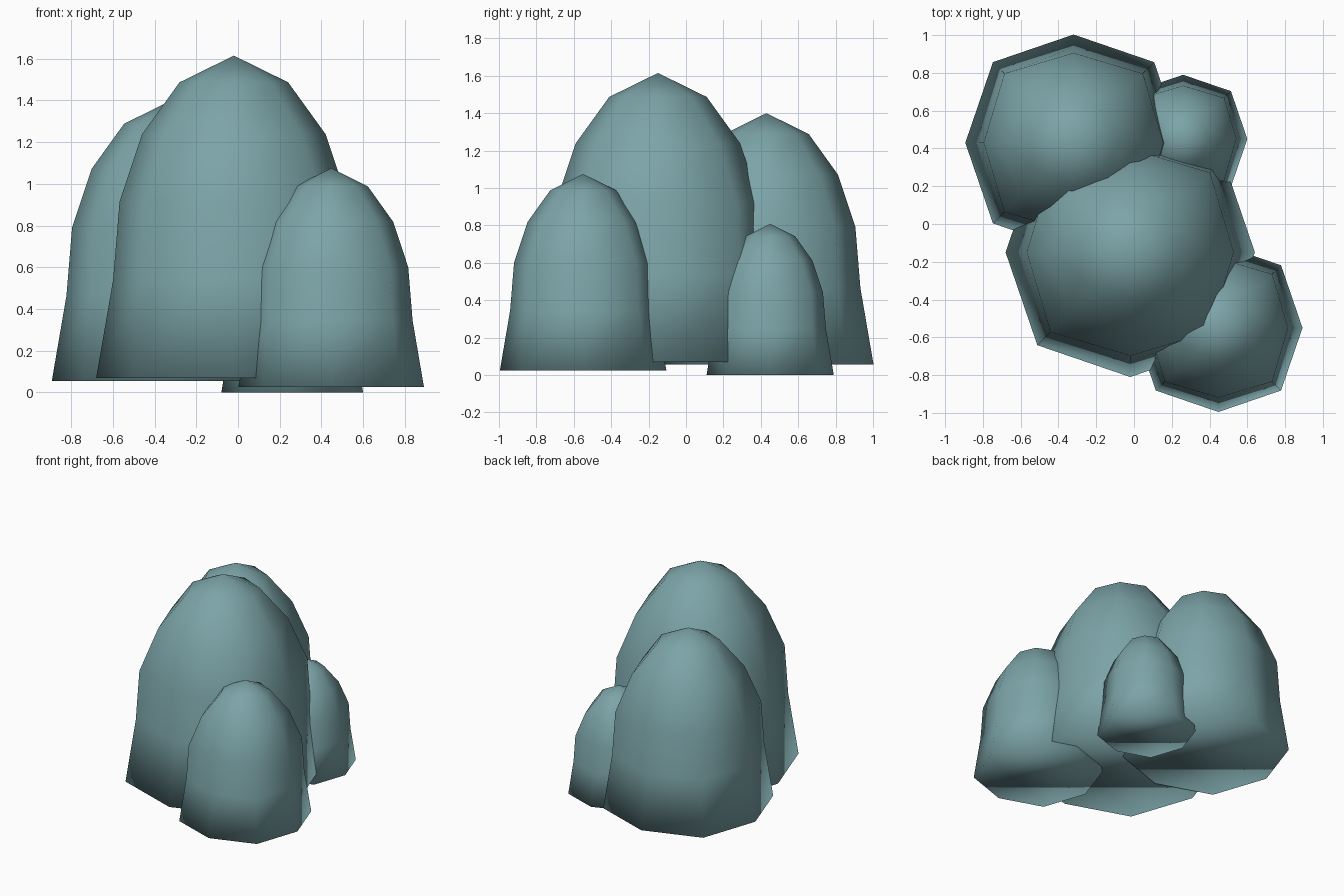
import bpy, bmesh
from math import cos, sin, pi, sqrt

cube = bpy.data.objects.get("Cube")
if cube:
    bpy.data.objects.remove(cube)

SIDES = 8
# Rings from base up: radius, height, corner width relative to radius
PROFILE = [(1.0, 0.0, 0.745), (0.877, 0.305, 0.76), (0.83, 0.548, 0.77),
           (0.667, 0.756, 0.74), (0.395, 0.917, 0.70)]

teal = bpy.data.materials.new("dusty_teal")
teal.use_nodes = True
colour = (0.20, 0.37, 0.39, 1.0)
teal.diffuse_color = colour
teal.node_tree.nodes["Principled BSDF"].inputs["Base Color"].default_value = colour


def mound(name, x, y, base, top, radius):
    """Eight-sided rounded mound with a flared, flat, closed base."""
    bm = bmesh.new()
    height = top - base
    rings = []
    for r, h, corner in PROFILE:
        ring = []
        for i in range(SIDES):
            a = 2 * pi * i / SIDES
            k = radius * r * (corner * sqrt(2) if i % 2 else 1)
            ring.append(bm.verts.new((k * cos(a), k * sin(a), height * h)))
        rings.append(ring)
    # Walls
    for low, high in zip(rings, rings[1:]):
        for i in range(SIDES):
            j = (i + 1) % SIDES
            bm.faces.new((low[i], low[j], high[j], high[i]))
    # Pointed crown and flat underside
    apex = bm.verts.new((0, 0, height))
    for i in range(SIDES):
        bm.faces.new((rings[-1][i], rings[-1][(i + 1) % SIDES], apex))
    bm.faces.new(rings[0][::-1])
    for face in bm.faces:
        face.smooth = True
    mesh = bpy.data.meshes.new(name)
    bm.to_mesh(mesh)
    bm.free()
    mesh.materials.append(teal)
    obj = bpy.data.objects.new(name, mesh)
    obj.location = (x, y, base)
    bpy.context.collection.objects.link(obj)


mound("tall_mound", -0.02, -0.15, 0.07, 1.615, 0.66)
mound("back_right_mound", -0.32, 0.43, 0.055, 1.40, 0.573)
mound("front_left_mound", 0.447, -0.55, 0.025, 1.075, 0.445)
mound("small_back_mound", 0.26, 0.45, 0.0, 0.808, 0.34)
